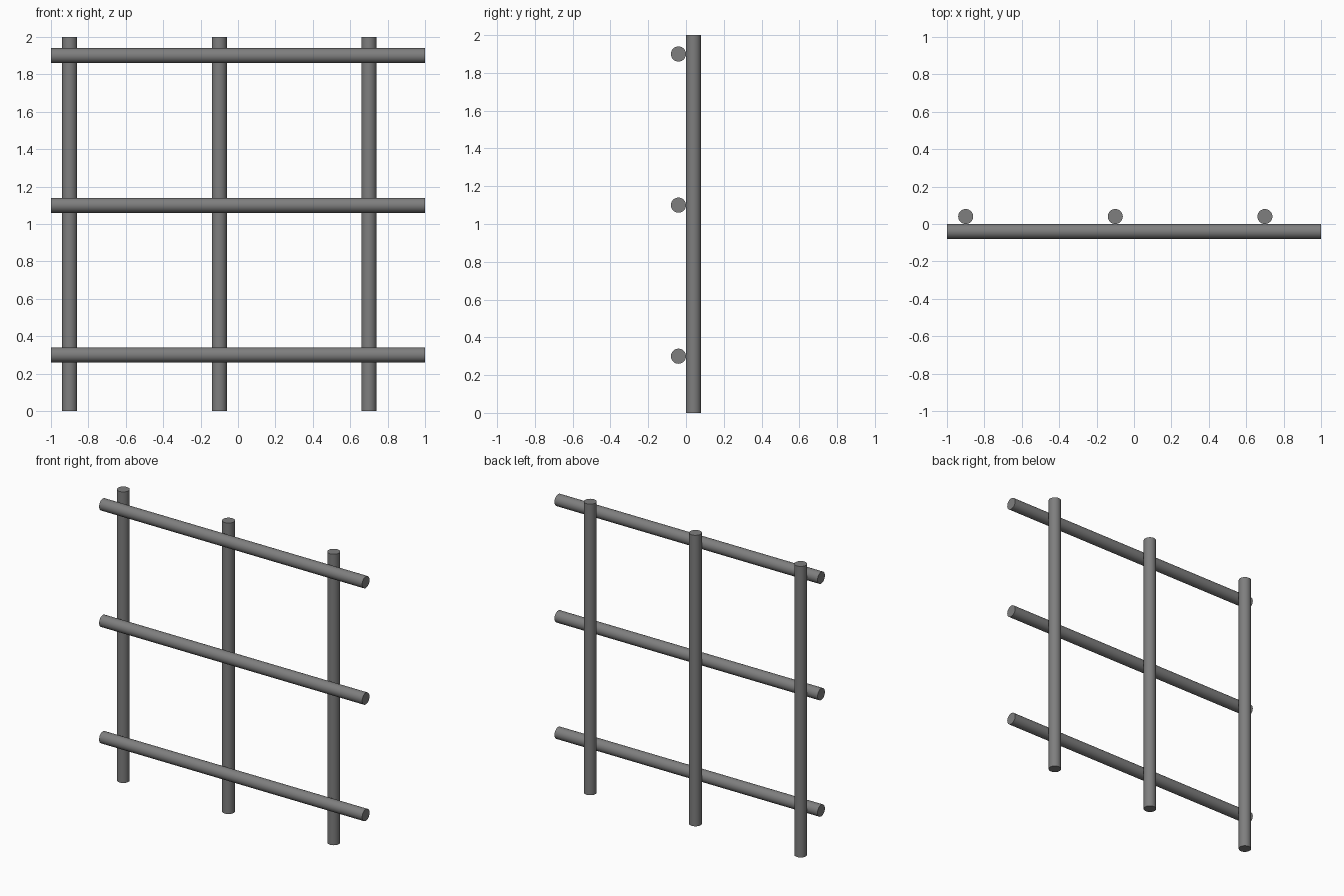
import bpy
import math

cube = bpy.data.objects.get("Cube")
if cube:
    bpy.data.objects.remove(cube, do_unlink=True)

RADIUS = 0.04
LENGTH = 2.0

# Plain grey steel
steel = bpy.data.materials.new("grey_steel")
steel.use_nodes = True
colour = (0.21, 0.21, 0.21, 1.0)
steel.diffuse_color = colour
steel.node_tree.nodes["Principled BSDF"].inputs["Base Color"].default_value = colour


def rod(name, location, rotation=(0, 0, 0)):
    """Round capped bar with smooth sides and sharp end rims."""
    bpy.ops.mesh.primitive_cylinder_add(
        vertices=32, radius=RADIUS, depth=LENGTH,
        location=location, rotation=rotation)
    obj = bpy.context.object
    obj.name = name
    obj.data.materials.append(steel)
    bpy.ops.object.shade_smooth_by_angle(angle=math.radians(30))
    return obj


# Upright bars at the back
for side, x in (("right", -0.9), ("middle", -0.1), ("left", 0.7)):
    rod(f"upright_bar_{side}", (x, RADIUS, LENGTH / 2))

# Horizontal bars touching the front of the uprights
for level, z in (("lower", 0.3), ("middle", 1.1), ("upper", 1.9)):
    rod(f"cross_bar_{level}", (0, -RADIUS, z), (0, math.pi / 2, 0))
